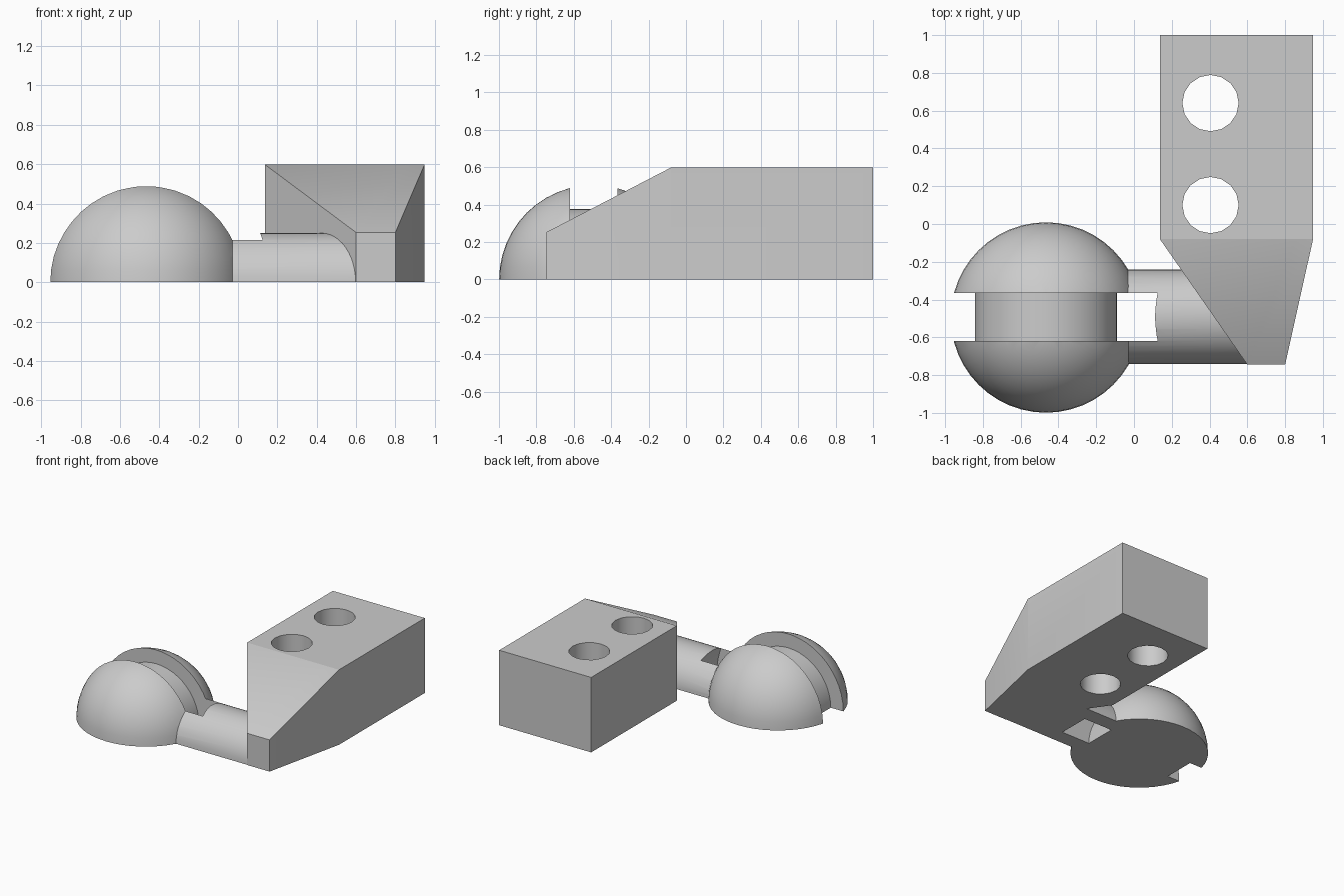
import bpy, bmesh, math
from mathutils import Matrix, Vector

cube = bpy.data.objects.get("Cube")
if cube:
    bpy.data.objects.remove(cube, do_unlink=True)

grey = bpy.data.materials.new("light_grey")
grey.use_nodes = True
COLOR = (0.6, 0.6, 0.6, 1)
grey.diffuse_color = COLOR
grey.node_tree.nodes["Principled BSDF"].inputs["Base Color"].default_value = COLOR

BALL = Vector((-0.466, -0.495, 0))
LOW = -0.7                       # parts run below the floor, then get trimmed flat


def make(name, bm):
    bmesh.ops.recalc_face_normals(bm, faces=bm.faces)
    mesh = bpy.data.meshes.new(name)
    bm.to_mesh(mesh)
    bm.free()
    mesh.materials.append(grey)
    ob = bpy.data.objects.new(name, mesh)
    bpy.context.collection.objects.link(ob)
    return ob


def cylinder(name, center, radius, depth, axis, sides):
    bm = bmesh.new()
    turn = Vector((0, 0, 1)).rotation_difference(Vector(axis)).to_matrix().to_4x4()
    bmesh.ops.create_cone(bm, cap_ends=True, segments=sides, radius1=radius,
                          radius2=radius, depth=depth,
                          matrix=Matrix.Translation(center) @ turn)
    return make(name, bm)


def prism(name, points, shift):
    bm = bmesh.new()
    face = bm.faces.new([bm.verts.new(p) for p in points])
    new = bmesh.ops.extrude_face_region(bm, geom=[face])["geom"]
    verts = [v for v in new if isinstance(v, bmesh.types.BMVert)]
    bmesh.ops.translate(bm, verts=verts, vec=shift)
    return make(name, bm)


def combine(target, tool, operation):
    mod = target.modifiers.new(operation.title(), "BOOLEAN")
    mod.operation = operation
    mod.solver = "EXACT"
    mod.object = tool
    bpy.context.view_layer.objects.active = target
    bpy.ops.object.modifier_apply(modifier=mod.name)
    bpy.data.objects.remove(tool, do_unlink=True)


# Domed ball
bm = bmesh.new()
bmesh.ops.create_uvsphere(bm, u_segments=48, v_segments=24, radius=0.504,
                          matrix=Matrix.Translation(BALL))
body = make("grooved_ball_bracket", bm)

# Round arm from the ball to the block
arm = cylinder("arm", (0.08, -0.492, 0), 0.25, 1.04, (1, 0, 0), 48)
combine(body, arm, "UNION")

# Ring-shaped groove around the ball, also slotting the arm
groove = cylinder("groove_cutter", (BALL.x, -0.493, 0), 0.63, 0.255, (0, 1, 0), 64)
hub = cylinder("groove_hub", (BALL.x, -0.493, 0), 0.377, 0.4, (0, 1, 0), 48)
combine(groove, hub, "DIFFERENCE")
combine(body, groove, "DIFFERENCE")

# Tapered block with a sloping nose
outline = [(0.137, 1), (0.137, -0.08), (0.6, -0.745),
           (0.8, -0.745), (0.948, -0.08), (0.948, 1)]
block = prism("block", [(x, y, LOW) for x, y in outline], (0, 0, 0.598 - LOW))
nose = prism("nose_cutter", [(0, -0.08, 0.598), (0, -0.745, 0.253),
                             (0, -1.41, -0.092), (0, -1.41, 0.598 + 0.691),
                             (0, 0.585, 0.943)], (1.2, 0, 0))
# keep the top flat behind the slope line
bm = bmesh.new()
bm.from_mesh(nose.data)
bmesh.ops.bisect_plane(bm, geom=bm.verts[:] + bm.edges[:] + bm.faces[:],
                       plane_co=(0, -0.08, 0), plane_no=(0, 1, 0), clear_outer=True)
bmesh.ops.holes_fill(bm, edges=[e for e in bm.edges if e.is_boundary])
bmesh.ops.recalc_face_normals(bm, faces=bm.faces)
bm.to_mesh(nose.data)
bm.free()
combine(block, nose, "DIFFERENCE")

# Two through holes
for y in (0.10, 0.64):
    combine(block, cylinder("hole_cutter", (0.405, y, 0), 0.149, 3, (0, 0, 1), 16),
            "DIFFERENCE")
combine(body, block, "UNION")

# Flat underside
floor = prism("floor_cutter", [(-2, -2, -2), (2, -2, -2), (2, 2, -2), (-2, 2, -2)],
              (0, 0, 2))
combine(body, floor, "DIFFERENCE")

bpy.ops.object.select_all(action="DESELECT")
body.select_set(True)
bpy.context.view_layer.objects.active = body
bpy.ops.object.shade_smooth_by_angle(angle=math.radians(30))
